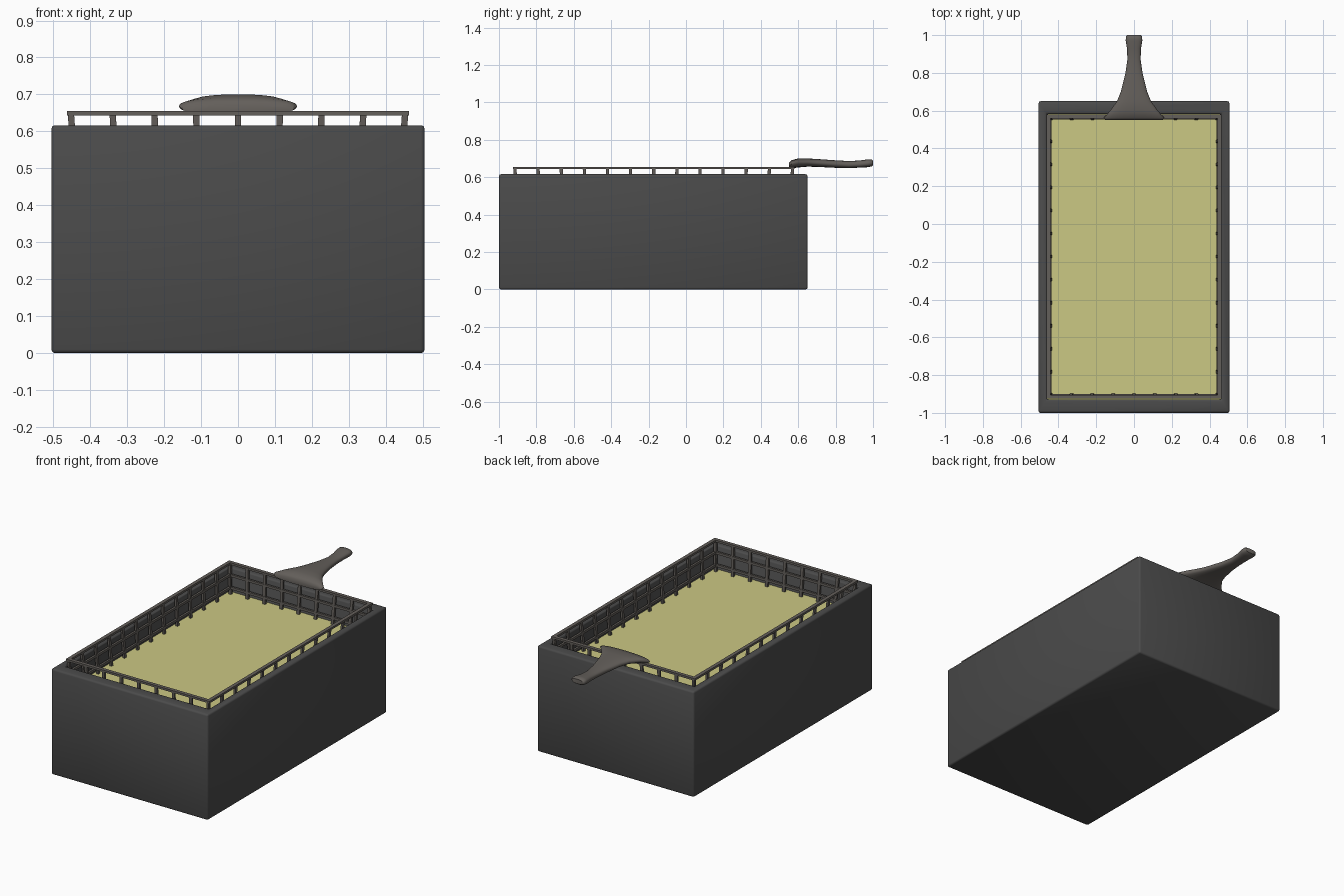
import bpy, bmesh, math
from mathutils import Vector

if "Cube" in bpy.data.objects:
    bpy.data.objects.remove(bpy.data.objects["Cube"])


def material(name, rgb):
    m = bpy.data.materials.new(name)
    m.diffuse_color = (*rgb, 1)
    m.use_nodes = True
    m.node_tree.nodes["Principled BSDF"].inputs["Base Color"].default_value = m.diffuse_color
    return m


DARK = material("dark grey enamel", (0.07, 0.07, 0.07))
METAL = material("warm grey metal", (0.127, 0.115, 0.104))
OIL = material("yellow oil", (0.60, 0.58, 0.23))


def finish(bm, name, mat, smooth=False):
    bmesh.ops.recalc_face_normals(bm, faces=bm.faces[:])
    for f in bm.faces:
        f.smooth = smooth
    me = bpy.data.meshes.new(name)
    bm.to_mesh(me)
    bm.free()
    me.materials.append(mat)
    ob = bpy.data.objects.new(name, me)
    bpy.context.collection.objects.link(ob)
    return ob


def loft(bm, rings, caps=True):
    """Skin a list of point rings, capping both ends."""
    loops = [[bm.verts.new(p) for p in r] for r in rings]
    n = len(loops[0])
    for a, b in zip(loops, loops[1:]):
        for i in range(n):
            j = (i + 1) % n
            bm.faces.new((a[i], a[j], b[j], b[i]))
    if caps:
        bm.faces.new(loops[0])
        bm.faces.new(loops[-1])


def rect(hx, y0, y1, z):
    return [(-hx, y0, z), (hx, y0, z), (hx, y1, z), (-hx, y1, z)]


def bar(bm, p, q, w, h, side):
    """Box-section wire from p to q; side gives the direction of width w."""
    p, q, s = Vector(p), Vector(q), Vector(side)
    t = (q - p).normalized().cross(s).normalized()
    sec = [s * (a * w / 2) + t * (b * h / 2) for a, b in ((-1, -1), (1, -1), (1, 1), (-1, 1))]
    loft(bm, [[p + o for o in sec], [q + o for o in sec]])


# open tub with thick walls
bm = bmesh.new()
loft(bm, [rect(0.505, -1, 0.65, 0), rect(0.505, -1, 0.65, 0.616),
          rect(0.463, -0.928, 0.582, 0.616), rect(0.463, -0.928, 0.582, 0.08)])
tub = finish(bm, "fryer_tub", DARK, True)
bev = tub.modifiers.new("rounded edges", 'BEVEL')
bev.width, bev.segments = 0.01, 2

# oil surface
bm = bmesh.new()
bm.faces.new([bm.verts.new(p) for p in rect(0.463, -0.928, 0.582, 0.475)])
finish(bm, "oil_surface", OIL)

# basket: flat rim, tapered wire walls and wire floor
TOP, LOW = 0.65, 0.2


def limits(z):
    d = (TOP - z) * 0.07
    return 0.452 - d, -0.915 + d, 0.570 - d


bm = bmesh.new()
loft(bm, [rect(0.463, -0.925, 0.58, 0.643), rect(0.463, -0.925, 0.58, 0.655),
          rect(0.442, -0.904, 0.559, 0.655), rect(0.442, -0.904, 0.559, 0.643),
          rect(0.463, -0.925, 0.58, 0.643)], caps=False)
bmesh.ops.remove_doubles(bm, verts=bm.verts[:], dist=1e-5)
finish(bm, "basket_rim", METAL)

bm = bmesh.new()
hx, ya, yb = limits(TOP)
lx, la, lb = limits(LOW)
NX, NY, W, T = 8, 12, 0.017, 0.012
for i in range(NX + 1):
    u = 2 * i / NX - 1
    bar(bm, (u * hx, ya, TOP - 0.003), (u * lx, la, LOW), W, T, (1, 0, 0))
    bar(bm, (u * hx, yb, TOP - 0.003), (u * lx, lb, LOW), W, T, (1, 0, 0))
    bar(bm, (u * lx, la, LOW), (u * lx, lb, LOW), W, T, (1, 0, 0))
for i in range(NY + 1):
    v = i / NY
    y0, y1 = ya + (yb - ya) * v, la + (lb - la) * v
    for s in (-1, 1):
        bar(bm, (s * hx, y0, TOP - 0.003), (s * lx, y1, LOW), W, T, (0, 1, 0))
    bar(bm, (-lx, y1, LOW), (lx, y1, LOW), W, T, (0, 1, 0))
for k in range(1, 7):
    z = TOP - 0.07 * k
    x, a, b = limits(z)
    for y in (a, b):
        bar(bm, (-x, y, z), (x, y, z), T, 0.014, (0, 1, 0))
    for s in (-1, 1):
        bar(bm, (s * x, a, z), (s * x, b, z), T, 0.014, (1, 0, 0))
finish(bm, "basket_wires", METAL)

# flared handle: y, half width, centre height, half thickness
sections = [(0.55, 0.152, 0.662, 0.015), (0.563, 0.16, 0.668, 0.022),
            (0.60, 0.126, 0.676, 0.024), (0.65, 0.09, 0.678, 0.022),
            (0.70, 0.07, 0.676, 0.021), (0.80, 0.045, 0.670, 0.020),
            (0.87, 0.035, 0.667, 0.019), (0.93, 0.037, 0.670, 0.019),
            (0.97, 0.044, 0.674, 0.021), (0.992, 0.043, 0.676, 0.019),
            (1.0, 0.036, 0.676, 0.013)]


def oval(y, w, z, h, n=24):
    pts = []
    for i in range(n):
        c, s = math.cos(2 * math.pi * i / n), math.sin(2 * math.pi * i / n)
        pts.append((w * math.copysign(abs(c) ** 0.8, c), y, z + h * math.copysign(abs(s) ** 0.8, s)))
    return pts


bm = bmesh.new()
loft(bm, [oval(*s) for s in sections])
handle = finish(bm, "basket_handle", METAL, True)
bpy.context.view_layer.objects.active = handle
handle.select_set(True)
bpy.ops.object.shade_smooth_by_angle(angle=math.radians(50))
